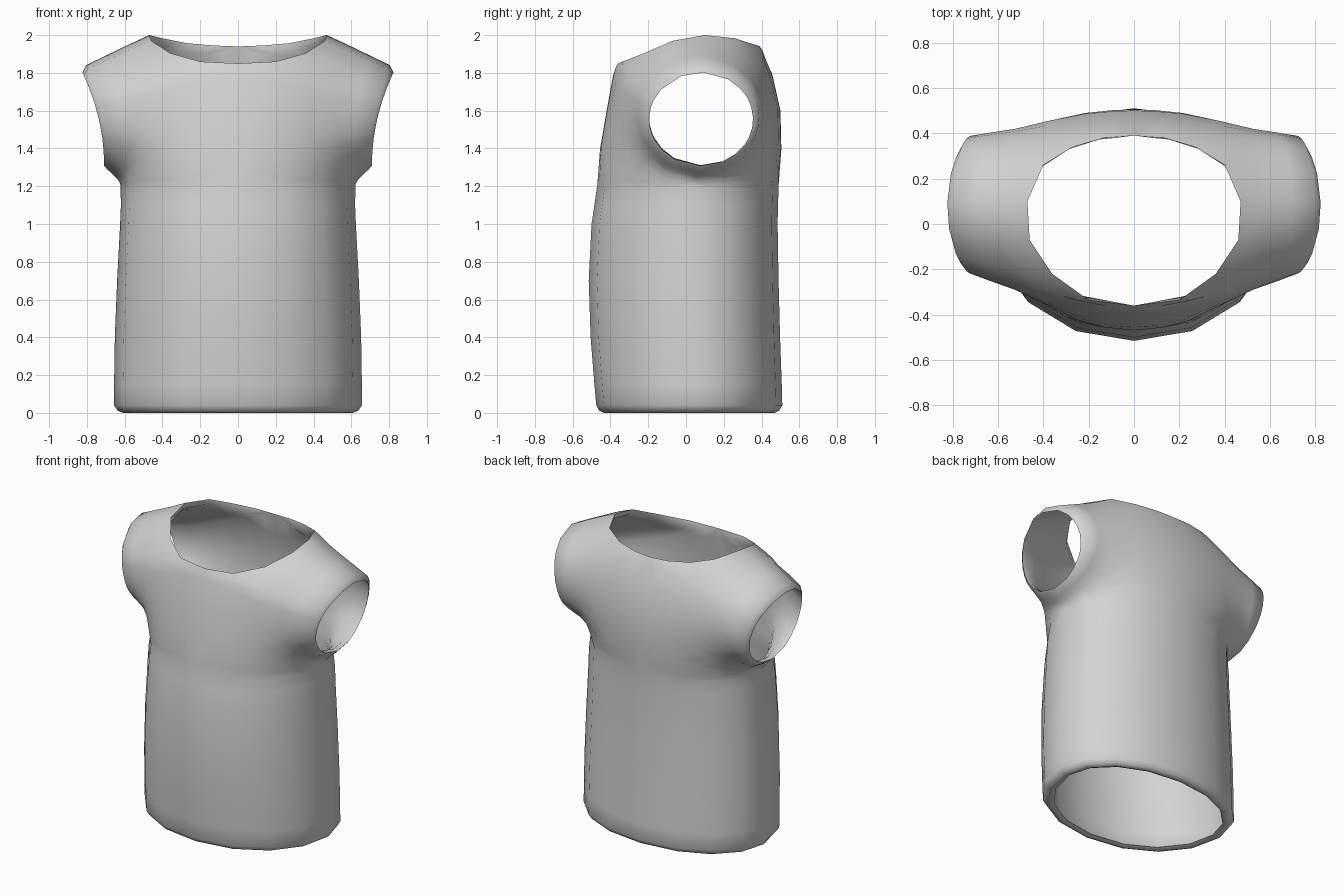
import bpy, bmesh, math
from mathutils import Vector as V

if "Cube" in bpy.data.objects:
    bpy.data.objects.remove(bpy.data.objects["Cube"])

WALL = 0.028  # cloth thickness
MID = 0.07    # depth at which the body is widest
PX, PY = 0.95, 0.97  # slight squareness of the body


def half_ring(z, a, front, back):
    """Right half of an oval torso ring, from centre front to centre back."""
    pts = []
    for i in range(9):
        s, c = math.sin(math.pi * i / 8), math.cos(math.pi * i / 8)
        reach = MID - front if c > 0 else back - MID
        pts.append(V((a * max(s, 0) ** PX if 0 < i < 8 else 0,
                      MID - math.copysign(abs(c) ** PY, c) * reach, z)))
    return pts


def sleeve(ang, cy, cz, ry, rz, x_mid, x_lin, x_sq):
    """Point on a loop around the arm; x varies with height."""
    c, s = math.cos(ang), math.sin(ang)
    return V((x_mid + x_lin * s + x_sq * s * s, cy + ry * c, cz + rz * s))


def hermite(p, q, tp, tq, t):
    return (p * (2*t**3 - 3*t*t + 1) + tp * (t**3 - 2*t*t + t)
            + q * (3*t*t - 2*t**3) + tq * (t**3 - t*t))


bm = bmesh.new()


def skin(rows, closed):
    """Join neighbouring rows of points with quads."""
    grid = [[bm.verts.new(p) for p in row] for row in rows]
    n = len(rows[0])
    for a, b in zip(grid, grid[1:]):
        for i in range(n if closed else n - 1):
            j = (i + 1) % n
            bm.faces.new((a[i], a[j], b[j], b[i]))


# Lower body: height, half width, front y, back y
rings = [half_ring(*r) for r in [
    (0.012, 0.58, -0.41, 0.445), (0.0, 0.61, -0.435, 0.47), (0.012, 0.638, -0.46, 0.493),
    (0.04, 0.656, -0.475, 0.51), (0.15, 0.656, -0.485, 0.507), (0.4, 0.652, -0.505, 0.498),
    (0.7, 0.64, -0.515, 0.49), (1.0, 0.624, -0.50, 0.485), (1.1, 0.62, -0.485, 0.487),
    (1.2, 0.622, -0.47, 0.49)]]
skin(rings, False)

# Border of the upper half: chest line, neckline, back line, underarm ring
# Each entry is a point and the direction in which the cloth leaves it
border = []
chest = [(-0.455, 1.4), (-0.42, 1.6), (-0.385, 1.81)]
spine = [(0.46, 1.8), (0.5, 1.6), (0.505, 1.4)]
neck = [(0, -0.36, 1.85), (0.2, -0.335, 1.86), (0.36, -0.22, 1.905), (0.46, -0.07, 1.97),
        (0.47, 0.1, 2.0), (0.4, 0.26, 1.983), (0.27, 0.34, 1.957), (0.13, 0.38, 1.945),
        (0, 0.39, 1.94)]


def ring_entry(i):
    f = math.pi * i / 8
    c = abs(math.cos(f))
    side = 1 if i <= 4 else -1
    return rings[-1][i], V((c * c, side * 0.78 * math.sin(f) * c, 1 - 0.7 * c))


border.append(ring_entry(0))
border += [(V((0, y, z)), V((1, 0, 0))) for y, z in chest]
border += [(V(p), None) for p in neck]
border += [(V((0, y, z)), V((1, 0, 0))) for y, z in spine]
border += [ring_entry(i) for i in range(8, 0, -1)]

# Upper body and sleeve: columns run from the border to the armhole
columns = []
for p, d in border:
    dy = p.y - 0.08
    reach = math.copysign(abs(dy) + max(0, 0.47 - p.x), dy)
    ang = math.atan2(p.z - 1.57, reach)
    s = math.sin(ang)
    shoulder = sleeve(ang, 0.065, 1.595, 0.355, 0.345, 0.53, 0, 0.07 if s > 0 else 0.12)
    cuff = sleeve(ang, 0.085, 1.566, 0.303, 0.276, 0.722, 0.055, 0.026)
    hole = sleeve(ang, 0.08, 1.555, 0.275, 0.247, 0.737, 0.057, 0.029)
    chord = (shoulder - p).length
    if d is None:  # neckline: towards the sleeve, easing outward and down
        out = V((p.x, dy, 0)).normalized()
        d = (shoulder - p).normalized() + (out * 0.4 + V((0, 0, -0.25))) * abs(out.y)
        if p.x == 0:
            d = V((1, 0.2 * out.y, -0.15))
    tp = d.normalized() * chord
    tq = (cuff - shoulder).normalized() * chord
    columns.append([hermite(p, shoulder, tp, tq, t) for t in (0, 0.15, 0.4, 0.7, 1)]
                   + [(shoulder + cuff) / 2, cuff, hole])
skin(list(zip(*columns)), True)

# Mirror to the other side and weld
copy = bmesh.ops.duplicate(bm, geom=bm.verts[:] + bm.edges[:] + bm.faces[:])["geom"]
for v in copy:
    if isinstance(v, bmesh.types.BMVert):
        v.co.x = -v.co.x
bmesh.ops.remove_doubles(bm, verts=bm.verts[:], dist=0.0001)

# Relax the chest and back
soft = [v for v in bm.verts if 1.15 < v.co.z < 1.82 and abs(v.co.x) < 0.6 and not v.is_boundary]
for factor in (0.5, -0.42) * 3:
    moved = []
    for v in soft:
        near = [e.other_vert(v).co for e in v.link_edges]
        moved.append(v.co.lerp(sum(near, V()) / len(near), factor))
    for v, co in zip(soft, moved):
        v.co = co

# Settle chest and back on an oval that widens upward
# Height, front y, back y, half width of the front oval and of the back oval
girth = [(1.0, -0.50, 0.485, 0.624, 0.624), (1.2, -0.47, 0.49, 0.622, 0.622),
         (1.4, -0.455, 0.505, 0.66, 0.75), (1.6, -0.42, 0.50, 0.72, 0.85),
         (1.83, -0.38, 0.45, 0.82, 0.9)]
for v in soft:
    x, z = abs(v.co.x), v.co.z
    w = min(1, max(0, (0.52 - x) / 0.2)) * min(1, max(0, (1.8 - z) / 0.12))
    for lo, hi in zip(girth, girth[1:]):
        if w > 0 and lo[0] <= z < hi[0]:
            t = (z - lo[0]) / (hi[0] - lo[0])
            _, yf, yb, af, ab = [p + (q - p) * t for p, q in zip(lo, hi)]
            edge, a = (yf, af) if v.co.y < MID else (yb, ab)
            u = (x / a) ** (1 / PX)
            y = MID + (edge - MID) * (1 - u * u) ** (PY / 2)
            v.co.y += (y - v.co.y) * w

bmesh.ops.recalc_face_normals(bm, faces=bm.faces[:])
front = min(bm.faces, key=lambda f: f.calc_center_median().y)
if front.normal.y > 0:
    bmesh.ops.reverse_faces(bm, faces=bm.faces[:])
bm.normal_update()

# Inner lining, joined to the outside at the neck and armholes
outer_faces = bm.faces[:]
hem = {v for v in bm.verts if v.co.z < 0.03}
offset = {v: v.co - v.normal * WALL for v in bm.verts if not v.is_boundary and v not in hem}
inner = {v: v for v in bm.verts if v.is_boundary}
inner.update({v: bm.verts.new(co) for v, co in offset.items()})
for f in outer_faces:
    if all(v in inner for v in f.verts):
        bm.faces.new([inner[v] for v in reversed(f.verts)])

# Close the lining down to the hem lip
bmesh.ops.bridge_loops(bm, edges=[e for e in bm.edges if e.is_boundary])
bmesh.ops.recalc_face_normals(bm, faces=bm.faces[:])

mesh = bpy.data.meshes.new("vest")
bm.to_mesh(mesh)
bm.free()
vest = bpy.data.objects.new("vest", mesh)
bpy.context.collection.objects.link(vest)

# Plain grey cloth
cloth = bpy.data.materials.new("grey cloth")
cloth.diffuse_color = (0.65, 0.65, 0.65, 1)
cloth.use_nodes = True
cloth.node_tree.nodes["Principled BSDF"].inputs["Base Color"].default_value = cloth.diffuse_color
mesh.materials.append(cloth)

bpy.context.view_layer.objects.active = vest
vest.select_set(True)
bpy.ops.object.shade_smooth_by_angle(angle=math.radians(60))
